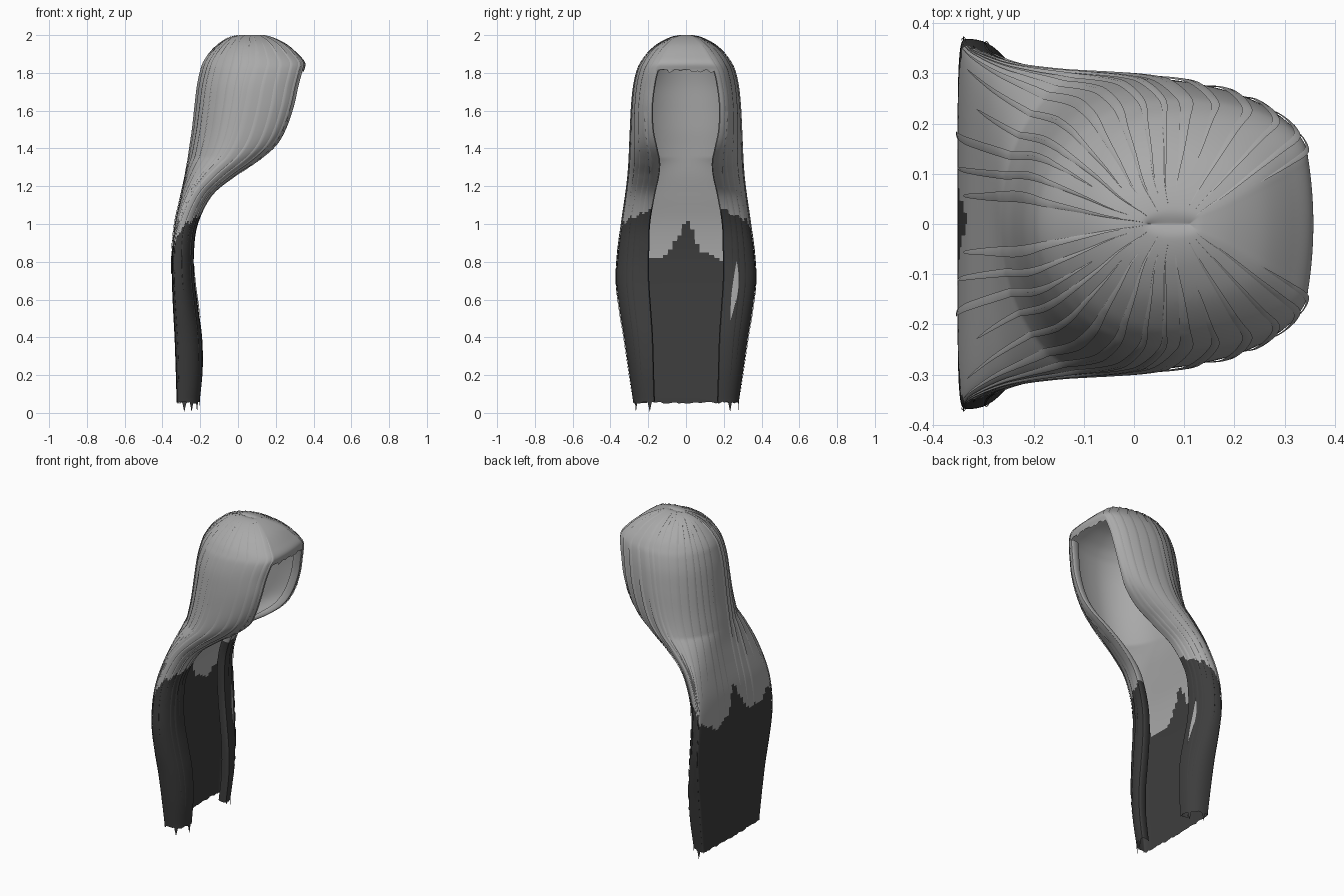
import bpy, bmesh, math, random

random.seed(4)
cube = bpy.data.objects.get("Cube")
if cube:
    bpy.data.objects.remove(cube, do_unlink=True)


def make_material(name, value):
    mat = bpy.data.materials.new(name)
    mat.use_nodes = True
    color = (value, value, value, 1)
    mat.diffuse_color = color
    bsdf = mat.node_tree.nodes["Principled BSDF"]
    bsdf.inputs["Base Color"].default_value = color
    bsdf.inputs["Roughness"].default_value = 0.7
    return mat


MATERIALS = [make_material("ash_grey", 0.40), make_material("charcoal", 0.047)]

# Level sections, crown to tips: height, back x, front x, half width, opening half width
LEVELS = [
    (1.995, .03, .11, 0, 0),
    (2.0, .01, .135, .03, .015),
    (1.985, -.05, .19, .085, .035),
    (1.95, -.105, .255, .15, .07),
    (1.9, -.155, .31, .205, .1),
    (1.855, -.185, .345, .237, .125),
    (1.81, -.2, .338, .257, .15),
    (1.73, -.217, .317, .275, .168),
    (1.62, -.23, .292, .286, .18),
    (1.5, -.243, .25, .292, .176),
    (1.41, -.256, .195, .296, .158),
    (1.33, -.267, .1, .3, .142),
    (1.25, -.28, -.02, .306, .148),
    (1.15, -.302, -.14, .318, .17),
    (1, -.335, -.215, .34, .195),
    (.85, -.35, -.235, .36, .2),
    (.7, -.35, -.23, .368, .2),
    (.55, -.344, -.21, .352, .19),
    (.4, -.336, -.19, .328, .18),
    (.23, -.33, -.187, .304, .175),
    (.06, -.325, -.203, .28, .17),
]
END = len(LEVELS) - 1
FRINGE = 6          # level where the face opening starts
SPLIT = 0.6         # share of the half section that belongs to the back


def level(s):
    """Smoothly interpolated section at level position s."""
    i = min(int(s), END - 1)
    f = s - i
    quad = [LEVELS[max(0, min(END, i + k))] for k in (-1, 0, 1, 2)]
    return [b + f / 2 * (c - a + f * (2 * a - 5 * b + 4 * c - d + f * (3 * (b - c) + d - a)))
            for a, b, c, d in zip(*quad)]


def rounded(ang, power):
    """Point on a quarter superellipse, spaced by angle."""
    c, n = max(math.cos(ang), 0), math.sin(ang)
    r = (c ** power + n ** power) ** (1 / power)
    return c / r, n / r


def surface(s, t, lift=0.0):
    """Point on the hair: t runs from one opening edge (-1) round the back (0) to the other (1)."""
    z, back, front, wide, gap = level(s)
    wide, gap = max(wide, 0) + lift, max(gap, 0)
    back, front = back - lift, front + lift
    low = max(0, min(1, (1.35 - z) / .4))     # the loose length is flat across the back
    mid = back + (front - back) * (.5 - .33 * low)
    a = abs(t)
    if a <= SPLIT:
        c, n = rounded(a / SPLIT * math.pi / 2, 2 + 3 * low)
        x, y = mid - (mid - back) * c, wide * n
    else:
        c, n = rounded((a - SPLIT) / (1 - SPLIT) * math.pi / 2, 2 + .3 * low)
        x, y = mid + (front - mid) * n, gap + (wide - gap) * c
    return (x, math.copysign(y, t), z + lift * 0.5 * (s < 4))


def dye_line(t):
    """Height of the ragged border between the two colours."""
    knots = [(0, 1.03), (.05, .93), (.1, .84), (.2, .81), (.3, .88),
             (.58, .91), (.68, 1), (.85, 1.04), (1, 1.08)]
    a = min(abs(t), 1)
    for (p, h), (q, k) in zip(knots, knots[1:]):
        if a <= q:
            return h + (k - h) * (a - p) / (q - p) + .012 * math.sin(61 * t)


def add_grid(bm, rows, border=dye_line):
    """Skin rows of (point, t) pairs and colour faces below the border dark."""
    verts = [[bm.verts.new(p) for p, t in row] for row in rows]
    for j in range(len(rows) - 1):
        for i in range(len(rows[j]) - 1):
            face = bm.faces.new((verts[j][i], verts[j + 1][i],
                                 verts[j + 1][i + 1], verts[j][i + 1]))
            t = (rows[j][i][1] + rows[j][i + 1][1]) / 2
            face.material_index = int(face.calc_center_median().z < border(t))


def finish(bm, name):
    bmesh.ops.remove_doubles(bm, verts=bm.verts, dist=1e-5)
    bmesh.ops.recalc_face_normals(bm, faces=bm.faces)
    mesh = bpy.data.meshes.new(name)
    bm.to_mesh(mesh)
    bm.free()
    for mat in MATERIALS:
        mesh.materials.append(mat)
    obj = bpy.data.objects.new(name, mesh)
    bpy.context.collection.objects.link(obj)
    for poly in mesh.polygons:
        poly.use_smooth = True


# Main hair shell with ragged tips
COLS, STEPS = 40, 10
shell = bmesh.new()
rows = []
for j in range(END * STEPS + 1):
    s = j / STEPS
    rows.append([(surface(s, i / COLS), i / COLS) for i in range(-COLS, COLS + 1)])
tips = []
for i, ((x, y, z), t) in enumerate(rows[-1]):
    spike = abs(t) > SPLIT and i % 8 == 2
    tips.append(((x, y, 0.005 if spike else z - random.uniform(0, .012)), t))
rows[-1] = tips
add_grid(shell, rows)

# Crown front, closing the shell above the face opening
rows = []
for j in range(FRINGE * STEPS + 1):
    z, back, front, wide, gap = level(j / STEPS)
    row = []
    for i in range(-10, 11):
        u = i / 10
        ragged = random.uniform(-.01, .012) if j == FRINGE * STEPS and abs(u) < 1 else 0
        row.append(((front + .08 * max(gap, 0) * (1 - u * u), u * max(gap, 0), z + ragged), 1))
    rows.append(row)
add_grid(shell, rows)
finish(shell, "hair_shell")

# Rolled inner edges of the face opening and the front locks
rolls = bmesh.new()
for side in (-1, 1):
    rows = []
    for j in range(FRINGE * STEPS, END * STEPS + 1):
        x, y, z = surface(j / STEPS, side)
        row = []
        for k in range(6):
            ang = k / 5 * math.pi * 0.8
            row.append(((x - .03 * (1 - math.cos(ang)),
                         y - side * .012 * math.sin(ang) + side * .012 * k / 5, z), side))
        rows.append(row)
    add_grid(rolls, rows)
finish(rolls, "opening_rolls")

# Thin overlapping strands lying on the shell
strands = bmesh.new()
for n in range(15):
    center = .06 + n * .063
    start, stop = random.uniform(.5, 3), random.uniform(13, END - .2)
    width = random.uniform(.01, .016)
    for side in (-1, 1):
        rows = []
        for j in range(81):
            f = j / 80
            s = start + (stop - start) * f
            swell = math.sin(math.pi * f) ** .5 if 0 < j < 80 else .02
            drift = .012 * math.sin(3 * f + n)
            row = []
            for k in (-1, 0, 1):
                t = side * min(center + drift + k * width * swell, .99)
                row.append((surface(s, t, .002 + .004 * swell * (k >= 0)), t))
            rows.append(row)
        add_grid(strands, rows)
finish(strands, "surface_strands")

# Loose wisps along the jaw edge
wisps = bmesh.new()
for side in (-1, 1):
    for n in range(7):
        s = 8.2 + n * .45
        rows = []
        for f in (0, .5, 1):
            rows.append([(surface(s + f * .9, side * (.95 - k * .05 * (1 - f) - .02 * f),
                                  .004 + .008 * f), side) for k in (0, 1)])
        add_grid(wisps, rows)
finish(wisps, "jaw_wisps")

# Pale undyed streak on the left front lock
streak = bmesh.new()
rows = []
for j in range(21):
    f = j / 20
    half = .002 + .022 * math.sin(math.pi * f)
    rows.append([(surface(15.3 + 2.1 * f, .9 + .02 * f + k * half, .008), 1) for k in (-1, 0, 1)])
add_grid(streak, rows, lambda t: 0)
finish(streak, "pale_streak")
